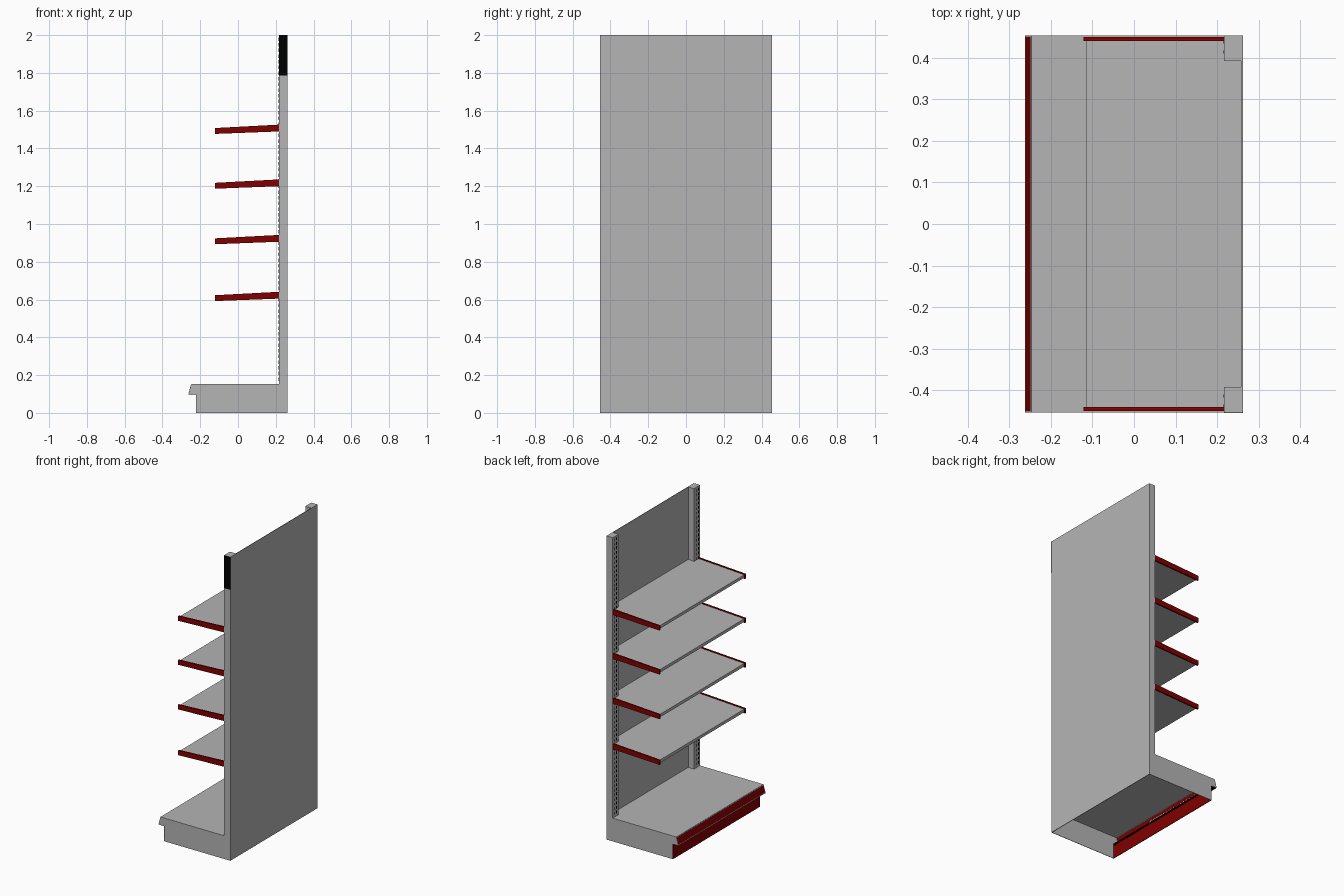
import bpy, bmesh

if "Cube" in bpy.data.objects:
    bpy.data.objects.remove(bpy.data.objects["Cube"])

def material(name, rgb):
    m = bpy.data.materials.new(name)
    m.diffuse_color = (*rgb, 1)
    m.use_nodes = True
    m.node_tree.nodes["Principled BSDF"].inputs["Base Color"].default_value = m.diffuse_color
    return m

GREY = material("grey_metal", (0.46, 0.46, 0.46))
RED = material("red_trim", (0.22, 0.0, 0.0))
BLACK = material("black_slots", (0.0, 0.0, 0.0))

def finish(name, bm, mat):
    bmesh.ops.recalc_face_normals(bm, faces=bm.faces)
    me = bpy.data.meshes.new(name)
    bm.to_mesh(me)
    bm.free()
    me.materials.append(mat)
    ob = bpy.data.objects.new(name, me)
    bpy.context.collection.objects.link(ob)
    return ob

def add_prism(bm, pts, y0, y1):
    """Extrude an x/z profile from y0 to y1."""
    a = [bm.verts.new((x, y0, z)) for x, z in pts]
    b = [bm.verts.new((x, y1, z)) for x, z in pts]
    n = len(pts)
    bm.faces.new(a)
    bm.faces.new(b[::-1])
    for i in range(n):
        j = (i + 1) % n
        bm.faces.new((a[i], b[i], b[j], a[j]))

def prism(name, pts, y0, y1, mat):
    bm = bmesh.new()
    add_prism(bm, pts, y0, y1)
    return finish(name, bm, mat)

def rect(x0, x1, z0, z1):
    return [(x0, z0), (x1, z0), (x1, z1), (x0, z1)]

W = 0.454       # half width
XB = 0.262      # rear face
XU = 0.216      # front of uprights
YU = 0.392      # inner side of uprights
HB = 0.153      # base height

# back panel
prism("back_panel", rect(0.258, XB, 0, 2), -W, W, GREY)

# L-shaped side plates, uprights and slot columns
side = [(-0.222, 0), (XB, 0), (XB, 2), (XU, 2), (XU, HB),
        (-0.247, HB), (-0.262, 0.099), (-0.222, 0.099)]
for s, tag in ((-1, "right"), (1, "left")):
    prism("side_plate_" + tag, side, s * W, s * (W - 0.003), GREY)
    prism("upright_" + tag, rect(XU, 0.259, HB - 0.004, 2), s * YU, s * (W - 0.002), GREY)
    bm = bmesh.new()
    for k in range(61):
        z = 0.17 + k * 0.03
        for yc in (0.414, 0.438):
            add_prism(bm, rect(XU - 0.0004, XU + 0.001, z, z + 0.018),
                      s * (yc - 0.004), s * (yc + 0.004))
    finish("upright_slots_" + tag, bm, BLACK)

# dark plate high on one upright side
prism("dark_side_plate", rect(XU, XB, 1.785, 2), -W - 0.0008, -W + 0.001, BLACK)

# open-bottomed base: deck, kick plate, sloped front and lip
prism("base_deck", rect(-0.247, 0.259, HB - 0.004, HB), -W, W, GREY)
prism("kick_plate", rect(-0.223, -0.219, 0, 0.1), -W, W, RED)
prism("kick_inner_band", rect(-0.2195, -0.218, 0.084, 0.099), -W + 0.004, W - 0.004, BLACK)

def slope_strip(t0, t1, out):
    """Profile along the sloping base front, from t0 to t1 of its height."""
    pt = lambda t, o: (-0.262 + 0.015 * t - o, 0.099 + 0.054 * t)
    return [pt(t0, out), pt(t1, out), pt(t1, -0.004), pt(t0, -0.004)]

prism("base_front", slope_strip(0, 1, 0), -W + 0.002, W - 0.002, GREY)
prism("base_front_red_strip", slope_strip(0.1, 0.9, 0.001), -W + 0.004, W - 0.004, RED)
prism("base_lip", rect(-0.261, -0.222, 0.0985, 0.101), -W + 0.002, W - 0.002, BLACK)

# sloping shelves with side brackets
for i, z in enumerate((0.641, 0.942, 1.236, 1.526)):
    slope = 0.018 / 0.337
    top = lambda x: z - (XU - x) * slope
    bracket = [(-0.122, top(-0.122)), (XU, z), (XU, z - 0.036), (-0.122, top(-0.122) - 0.031)]
    for s, tag in ((-1, "right"), (1, "left")):
        prism(f"shelf_bracket_{tag}_{i + 1}", bracket, s * 0.440, s * 0.450, RED)
    d = 0.005
    x0 = -0.116
    deck = [(x0, top(x0) - d), (XU, z - d), (XU, z - d - 0.02), (x0, top(x0) - d - 0.02)]
    prism(f"shelf_deck_{i + 1}", deck, -0.441, 0.441, GREY)
    # tongue reaching the back panel between the uprights
    xb = 0.259
    rear = [(XU, z - d), (xb, top(xb) - d), (xb, top(xb) - d - 0.02), (XU, z - d - 0.02)]
    prism(f"shelf_rear_{i + 1}", rear, -YU, YU, GREY)
